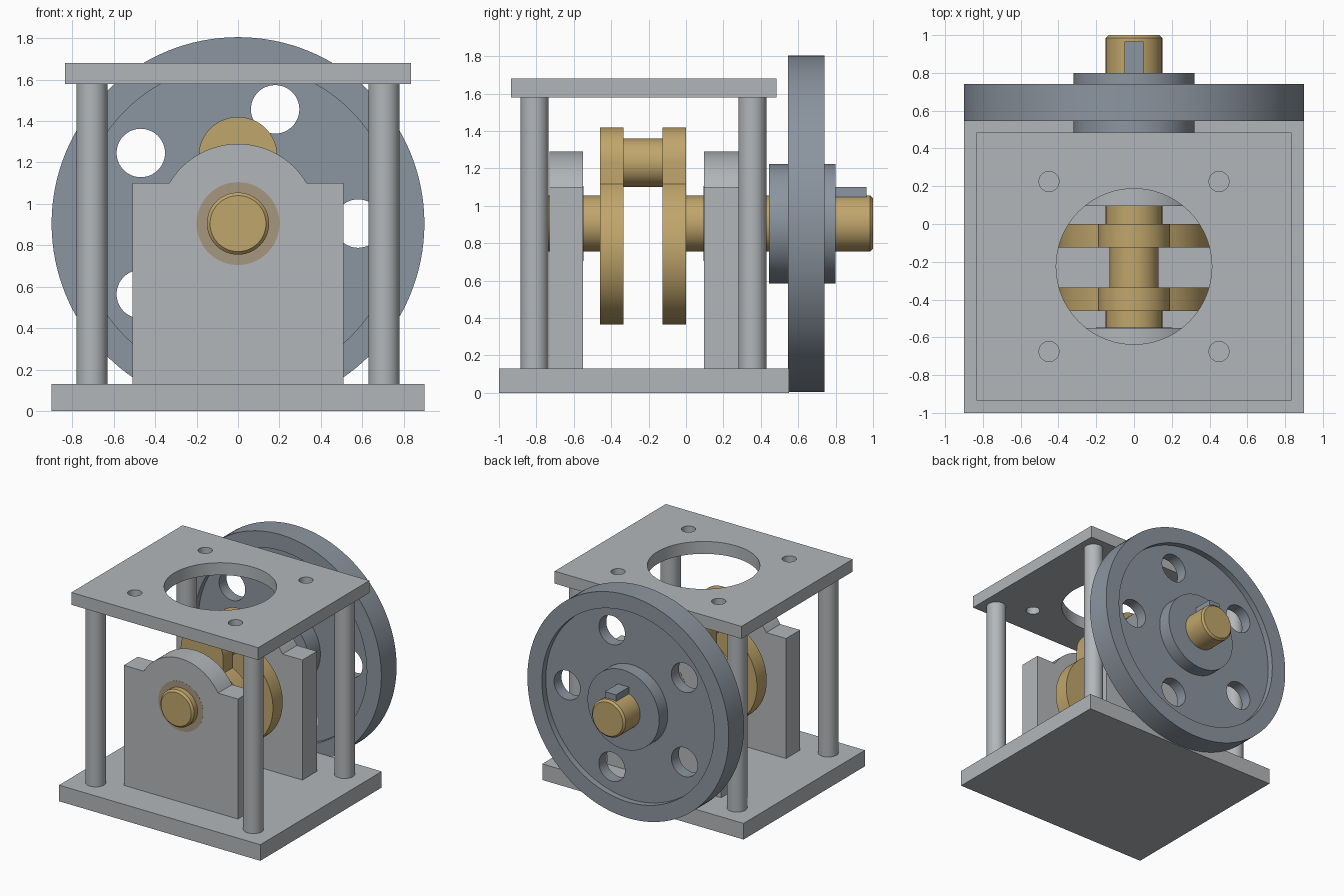
import bpy, bmesh, math
from math import pi, sin, cos, asin, sqrt

if "Cube" in bpy.data.objects:
    bpy.data.objects.remove(bpy.data.objects["Cube"])


def material(name, rgb):
    m = bpy.data.materials.new(name)
    m.use_nodes = True
    m.diffuse_color = (*rgb, 1)
    m.node_tree.nodes["Principled BSDF"].inputs["Base Color"].default_value = (*rgb, 1)
    return m


steel = material("light steel", (0.45, 0.47, 0.49))
iron = material("blue grey iron", (0.26, 0.30, 0.35))
brass = material("brass", (0.53, 0.38, 0.15))
bronze = material("dull bronze", (0.38, 0.31, 0.21))

AXIS = 0.905    # height of the main shaft
MID = -0.225    # y centre of the frame
PIN = 1.23      # height of the crank pin


def arc(cx, cy, r, a0=0, a1=2 * pi, n=64):
    """Points along an arc; a full circle leaves out the repeated end."""
    steps = n if a1 - a0 >= 2 * pi - 1e-6 else n - 1
    return [(cx + r * cos(a0 + (a1 - a0) * i / steps),
             cy + r * sin(a0 + (a1 - a0) * i / steps)) for i in range(n)]


def rect(x, y0, y1):
    return [(-x, y0), (x, y0), (x, y1), (-x, y1)]


def extrude(name, loops, lo, hi, mat, axis="Y"):
    """Fill outline loops (inner loops are holes) and extrude along an axis."""
    cu = bpy.data.curves.new(name, "CURVE")
    cu.dimensions = "2D"
    cu.fill_mode = "BOTH"
    cu.extrude = (hi - lo) / 2
    for pts in loops:
        s = cu.splines.new("POLY")
        s.points.add(len(pts) - 1)
        for p, (x, y) in zip(s.points, pts):
            p.co = (x, y, 0, 1)
        s.use_cyclic_u = True
    tmp = bpy.data.objects.new(name + "_outline", cu)
    bpy.context.collection.objects.link(tmp)
    dg = bpy.context.evaluated_depsgraph_get()
    me = bpy.data.meshes.new_from_object(tmp.evaluated_get(dg))
    bpy.data.objects.remove(tmp)
    bm = bmesh.new()
    bm.from_mesh(me)
    bmesh.ops.remove_doubles(bm, verts=bm.verts, dist=1e-5)
    bmesh.ops.recalc_face_normals(bm, faces=bm.faces)
    bm.to_mesh(me)
    bm.free()
    ob = bpy.data.objects.new(name, me)
    bpy.context.collection.objects.link(ob)
    mid = (lo + hi) / 2
    if axis == "Y":
        ob.rotation_euler.x = pi / 2
        ob.location.y = mid
    else:
        ob.location.z = mid
    return finish(ob, name, mat)


def finish(ob, name, mat):
    ob.name = ob.data.name = name
    ob.data.materials.clear()
    ob.data.materials.append(mat)
    bpy.ops.object.select_all(action="DESELECT")
    ob.select_set(True)
    bpy.context.view_layer.objects.active = ob
    bpy.ops.object.shade_smooth_by_angle(angle=math.radians(30))
    return ob


def shaft(name, lo, hi, chamfer_end):
    """Round bar along y with one chamfered end."""
    bpy.ops.mesh.primitive_cylinder_add(vertices=64, radius=0.15, depth=hi - lo,
                                        location=(0, (lo + hi) / 2, AXIS),
                                        rotation=(pi / 2, 0, 0))
    ob = bpy.context.object
    bm = bmesh.new()
    bm.from_mesh(ob.data)
    # local z points to -y
    rim = [e for e in bm.edges if all(v.co.z * chamfer_end < 0 for v in e.verts)]
    bmesh.ops.bevel(bm, geom=rim, offset=0.015, segments=1, affect="EDGES")
    bm.to_mesh(ob.data)
    bm.free()
    return finish(ob, name, brass)


# Frame: base, top plate with openings, four posts
extrude("base_plate", [rect(0.9, -1, 0.55)], 0, 0.13, steel, "Z")
holes = [arc(sx * 0.45, MID + sy * 0.45, 0.053, n=32) for sx in (-1, 1) for sy in (-1, 1)]
extrude("top_plate", [rect(0.835, MID - 0.71, MID + 0.71), arc(0, MID, 0.412, n=96)] + holes,
        1.58, 1.68, steel, "Z")
for sx, side in ((-1, "right"), (1, "left")):
    for y, end in ((-0.81, "front"), (0.355, "back")):
        extrude(f"{end}_{side}_post", [arc(sx * 0.705, y, 0.075, n=48)], 0.13, 1.58, steel, "Z")

# Bearing blocks with arched tops and bronze bushings
R, SHOULDER = 0.385, 1.10
a = asin((SHOULDER - AXIS) / R)
block = [(-0.51, 0.13), (0.51, 0.13), (0.51, SHOULDER)]
block += arc(0, AXIS, R, a, pi - a, 40) + [(-0.51, SHOULDER)]
for end, lo, hi in (("front", -0.73, -0.55), ("back", 0.095, 0.28)):
    extrude(f"{end}_bearing_block", [block, arc(0, AXIS, 0.2)], lo, hi, steel)
    extrude(f"{end}_bushing", [arc(0, AXIS, 0.2), arc(0, AXIS, 0.149)],
            lo - 0.001, hi + 0.001, bronze)

# Crankshaft: two shaft ends, two webs, one pin
shaft("front_shaft", -0.79, -0.45, -1)
shaft("back_shaft", -0.01, 1.0, 1)
W, LOBE, WZ = 0.40, 0.19, 0.765
b = math.acos(LOBE / W)
web = arc(0, PIN, LOBE, 0, pi, 32) + arc(0, WZ, W, pi - b, 2 * pi + b, 64)
for end, lo in (("front", -0.46), ("back", -0.125)):
    extrude(f"{end}_crank_web", [web], lo, lo + 0.125, brass)
extrude("crank_pin", [arc(0, PIN, 0.13)], -0.34, -0.12, brass)

# Flywheel: rim, pierced web, boss and hub around the shaft
bore = arc(0, AXIS, 0.149)
extrude("flywheel_rim", [arc(0, AXIS, 0.9, n=128), arc(0, AXIS, 0.77, n=128)], 0.545, 0.74, iron)
lightening = [arc(0.58 * cos(2 * pi * i / 5), AXIS + 0.58 * sin(2 * pi * i / 5), 0.117, n=48)
              for i in range(5)]
extrude("flywheel_web", [arc(0, AXIS, 0.775, n=128), bore] + lightening, 0.595, 0.69, iron)
extrude("flywheel_hub", [arc(0, AXIS, 0.32, n=96), bore], 0.445, 0.80, iron)

# Shaft key
extrude("shaft_key", [rect(0.05, 1.0, 1.10)], 0.70, 0.965, iron)
